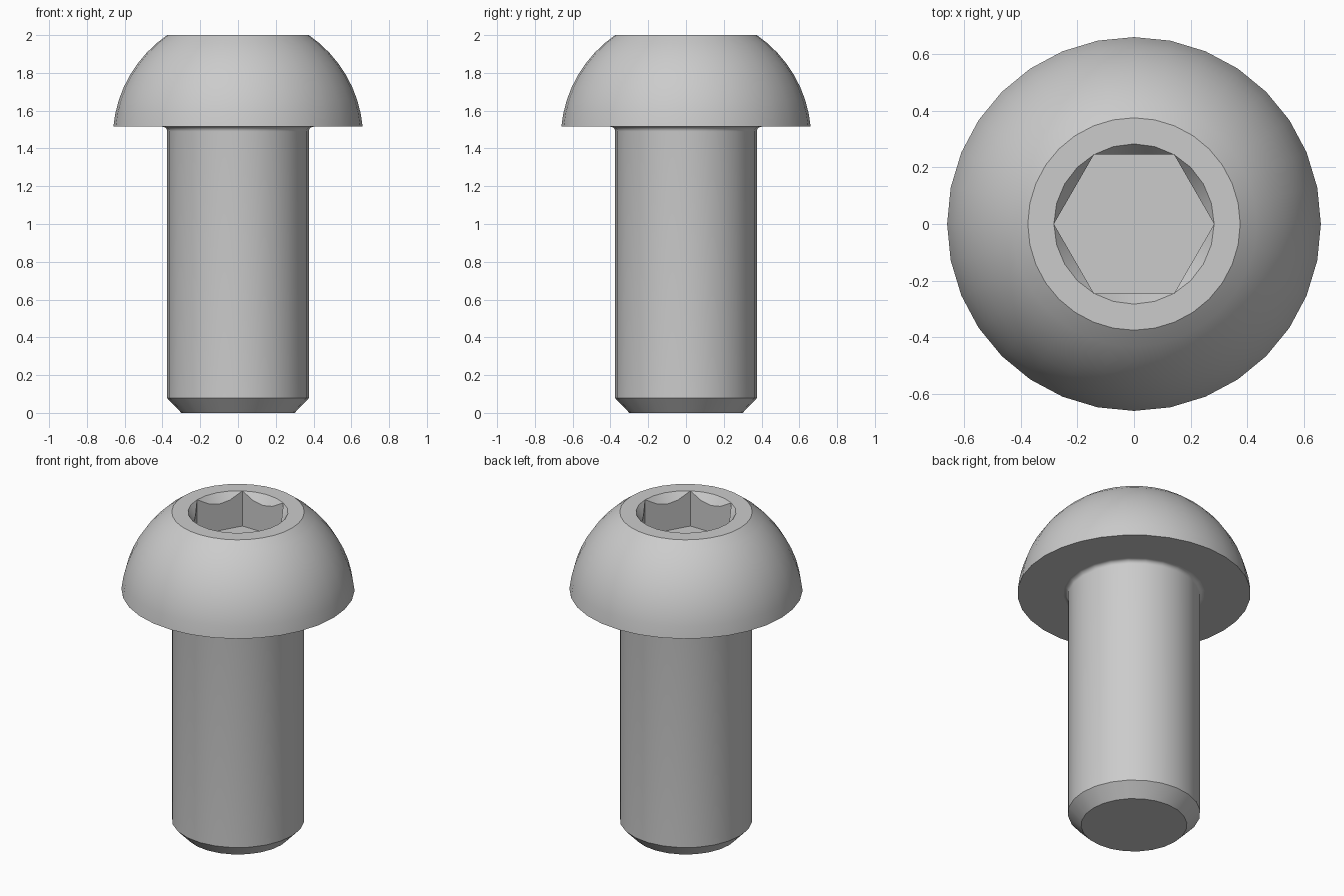
import bpy, bmesh
from math import pi, sin, cos, tan, radians, sqrt, atan2

default = bpy.data.objects.get("Cube")
if default:
    bpy.data.objects.remove(default, do_unlink=True)

# Main dimensions
TOP, HEAD_BASE = 2.0, 1.515
HEAD_R, CROWN_R, SHANK_R = 0.66, 0.375, 0.375
SOCKET_R, SOCKET_DEPTH = 0.283, 0.22
FLAT_R = SOCKET_R * cos(pi / 6)
HEAD_SIDES, SHANK_SIDES, SOCKET_SIDES = 32, 24, 24

steel = bpy.data.materials.new("grey steel")
steel.use_nodes = True
steel.diffuse_color = (0.6, 0.6, 0.6, 1)
steel.node_tree.nodes["Principled BSDF"].inputs["Base Color"].default_value = (0.6, 0.6, 0.6, 1)


def ring(bm, radius, z, sides):
    return [bm.verts.new((radius * cos(2 * pi * i / sides),
                          radius * sin(2 * pi * i / sides), z)) for i in range(sides)]


def bridge(bm, low, high):
    n = len(low)
    for i in range(n):
        j = (i + 1) % n
        bm.faces.new((low[i], low[j], high[j], high[i]))


def loft(bm, profile, sides):
    rings = [ring(bm, r, z, sides) for r, z in profile]
    for low, high in zip(rings, rings[1:]):
        bridge(bm, low, high)
    return rings


def loop_edges(bm, loop):
    return [bm.edges.get((v, loop[(i + 1) % len(loop)])) for i, v in enumerate(loop)]


def finish(bm, name):
    bmesh.ops.recalc_face_normals(bm, faces=bm.faces)
    mesh = bpy.data.meshes.new(name)
    bm.to_mesh(mesh)
    bm.free()
    mesh.materials.append(steel)
    obj = bpy.data.objects.new(name, mesh)
    bpy.context.collection.objects.link(obj)
    bpy.ops.object.select_all(action='DESELECT')
    obj.select_set(True)
    bpy.context.view_layer.objects.active = obj
    bpy.ops.object.shade_smooth_by_angle(angle=radians(30))


# Shank: chamfered tip, straight body, fillet under the head
bm = bmesh.new()
FILLET = 0.025
profile = [(0.30, 0), (SHANK_R, 0.078)]
for k in range(7):
    a = k * pi / 12
    profile.append((SHANK_R + FILLET * (1 - cos(a)), HEAD_BASE - FILLET + FILLET * sin(a)))
rings = loft(bm, profile, SHANK_SIDES)
bm.faces.new(rings[0])
bm.faces.new(rings[-1])
finish(bm, "shank")

# Head: spherical dome on a flat underside
bm = bmesh.new()
centre = (CROWN_R**2 + TOP**2 - HEAD_R**2 - HEAD_BASE**2) / (2 * (TOP - HEAD_BASE))
dome_r = sqrt(HEAD_R**2 + (HEAD_BASE - centre)**2)
start = atan2(HEAD_BASE - centre, HEAD_R)
end = atan2(TOP - centre, CROWN_R)
arc = [start + (end - start) * k / 8 for k in range(9)]
dome = loft(bm, [(dome_r * cos(a), centre + dome_r * sin(a)) for a in arc], HEAD_SIDES)
bm.faces.new(dome[0])

# Socket: conical lead-in meeting six flat walls in scalloped edges
rim = ring(bm, SOCKET_R, TOP, SOCKET_SIDES)
edge, floor = [], []
for i, v in enumerate(rim):
    a = 2 * pi * i / SOCKET_SIDES
    r = FLAT_R / cos(a % (pi / 3) - pi / 6)
    drop = (SOCKET_R - r) * tan(radians(55))
    if i % (SOCKET_SIDES // 6) == 0:
        edge.append(v)
    else:
        edge.append(bm.verts.new((r * cos(a), r * sin(a), TOP - drop)))
    floor.append(bm.verts.new((r * cos(a), r * sin(a), TOP - SOCKET_DEPTH)))
for i in range(SOCKET_SIDES):
    j = (i + 1) % SOCKET_SIDES
    corners = list(dict.fromkeys((edge[i], edge[j], rim[j], rim[i])))
    bm.faces.new(corners)
bridge(bm, floor, edge)
bm.faces.new(floor)

# Flat crown between dome and socket
bmesh.ops.triangle_fill(bm, use_beauty=True, normal=(0, 0, 1),
                        edges=loop_edges(bm, dome[-1]) + loop_edges(bm, rim))
finish(bm, "head")
